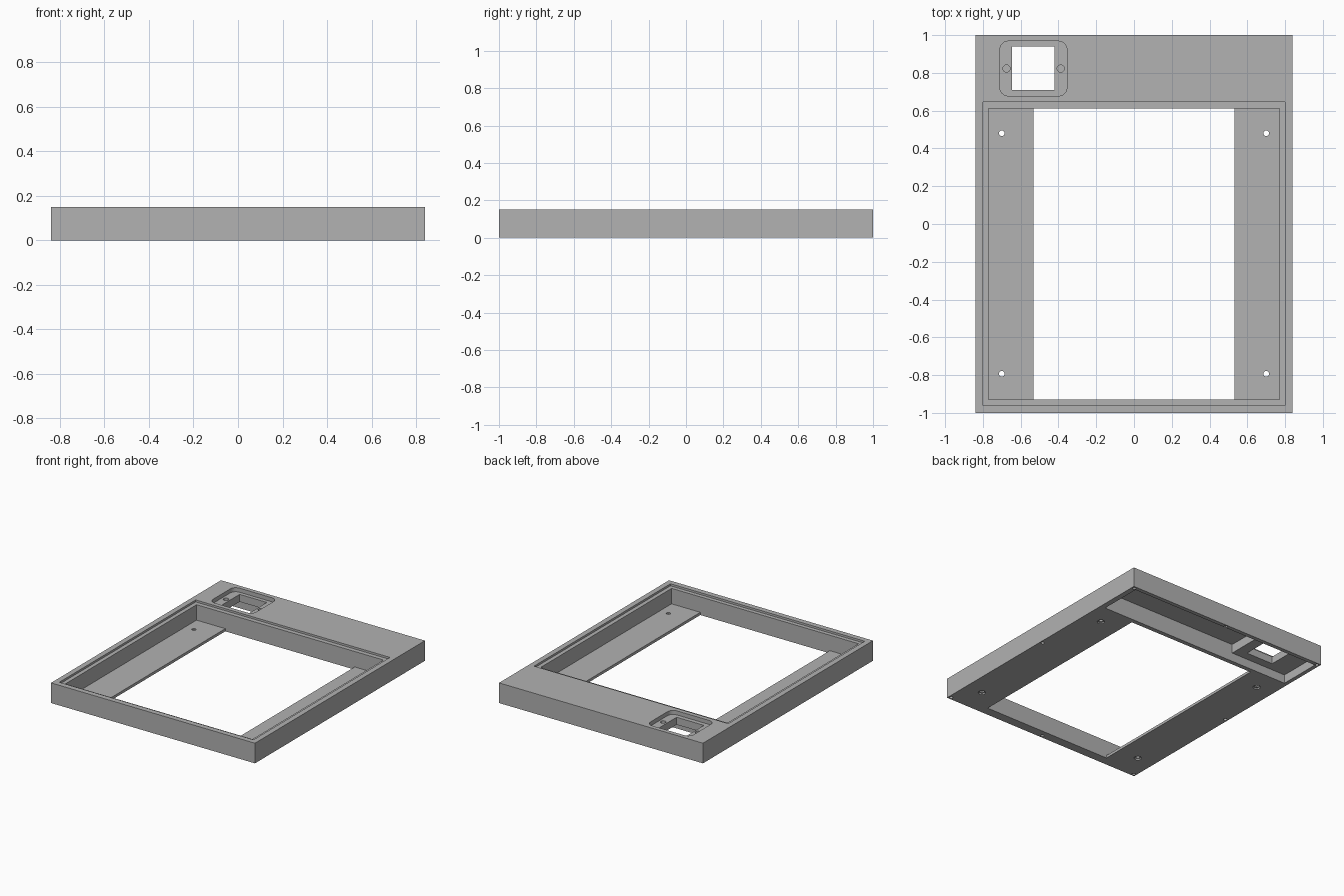
import bpy, bmesh

old = bpy.data.objects.get("Cube")
if old:
    bpy.data.objects.remove(old, do_unlink=True)

HEIGHT = 0.15
OVER = 0.05  # cutter overshoot past open faces

grey = bpy.data.materials.new("plain grey")
grey.use_nodes = True
color = (0.445, 0.445, 0.445, 1)
grey.diffuse_color = color
grey.node_tree.nodes["Principled BSDF"].inputs["Base Color"].default_value = color


def make_object(name, bm):
    mesh = bpy.data.meshes.new(name)
    bm.to_mesh(mesh)
    bm.free()
    mesh.materials.append(grey)
    obj = bpy.data.objects.new(name, mesh)
    bpy.context.collection.objects.link(obj)
    return obj


def box(name, x, y, z, corner=0):
    """Box from ranges, with optional rounded vertical edges."""
    bm = bmesh.new()
    bmesh.ops.create_cube(bm, size=1)
    for v in bm.verts:
        for i, (low, high) in enumerate((x, y, z)):
            v.co[i] = high if v.co[i] > 0 else low
    if corner:
        upright = [e for e in bm.edges
                   if abs(e.verts[0].co.z - e.verts[1].co.z) > 0.01]
        bmesh.ops.bevel(bm, geom=upright, offset=corner, segments=6,
                        profile=0.5, affect='EDGES')
    return make_object(name, bm)


def drill(name, x, y, z, radius):
    """Vertical round cutter."""
    bm = bmesh.new()
    bmesh.ops.create_cone(bm, cap_ends=True, segments=24, radius1=radius,
                          radius2=radius, depth=z[1] - z[0])
    bmesh.ops.translate(bm, verts=bm.verts, vec=(x, y, sum(z) / 2))
    return make_object(name, bm)


def cut(target, cutter):
    cutter.hide_render = True
    mod = target.modifiers.new("cut", 'BOOLEAN')
    mod.operation = 'DIFFERENCE'
    mod.solver = 'EXACT'
    mod.object = cutter
    bpy.context.view_layer.objects.active = target
    bpy.ops.object.modifier_apply(modifier=mod.name)
    bpy.data.objects.remove(cutter, do_unlink=True)


frame = box("frame_body", (-0.84, 0.84), (-1, 1), (0, HEIGHT))
top = HEIGHT + OVER

# Panel seat, main well and the open window between the two side ledges
cut(frame, box("panel_seat", (-0.80, 0.80), (-0.96, 0.645), (0.135, top)))
cut(frame, box("main_well", (-0.77, 0.77), (-0.93, 0.612), (0.02, top)))
cut(frame, box("window", (-0.533, 0.533), (-0.93, 0.612), (-OVER, top)))

# Hollow underside of the rear deck, shallower below the socket
cut(frame, box("deep_hollow", (-0.34, 0.80), (0.645, 0.97), (-OVER, 0.132)))
cut(frame, box("shallow_hollow", (-0.81, -0.33), (0.645, 0.97), (-OVER, 0.065)))

# Socket recess, through hole and its two blind screw holes
cut(frame, box("socket_recess", (-0.71, -0.355), (0.678, 0.968), (0.12, top), 0.045))
cut(frame, box("socket_hole", (-0.645, -0.42), (0.71, 0.94), (-OVER, top)))
for x in (-0.675, -0.388):
    cut(frame, drill("socket_screw", x, 0.823, (0.08, top), 0.019))

# Counterbored mounting holes in the side ledges
for x in (-0.70, 0.70):
    for y in (-0.793, 0.48):
        cut(frame, drill("ledge_hole", x, y, (-OVER, OVER), 0.015))
        cut(frame, drill("ledge_counterbore", x, y, (-OVER, 0.01), 0.026))

# Blind screw holes around the underside rim
for x in (-0.82, 0, 0.82):
    for y in (-0.98, 0, 0.98):
        if x or y:
            cut(frame, drill("rim_screw", x, y, (-OVER, 0.06), 0.012))

bpy.ops.object.select_all(action='DESELECT')
frame.select_set(True)
bpy.context.view_layer.objects.active = frame
bpy.ops.object.shade_smooth_by_angle()
